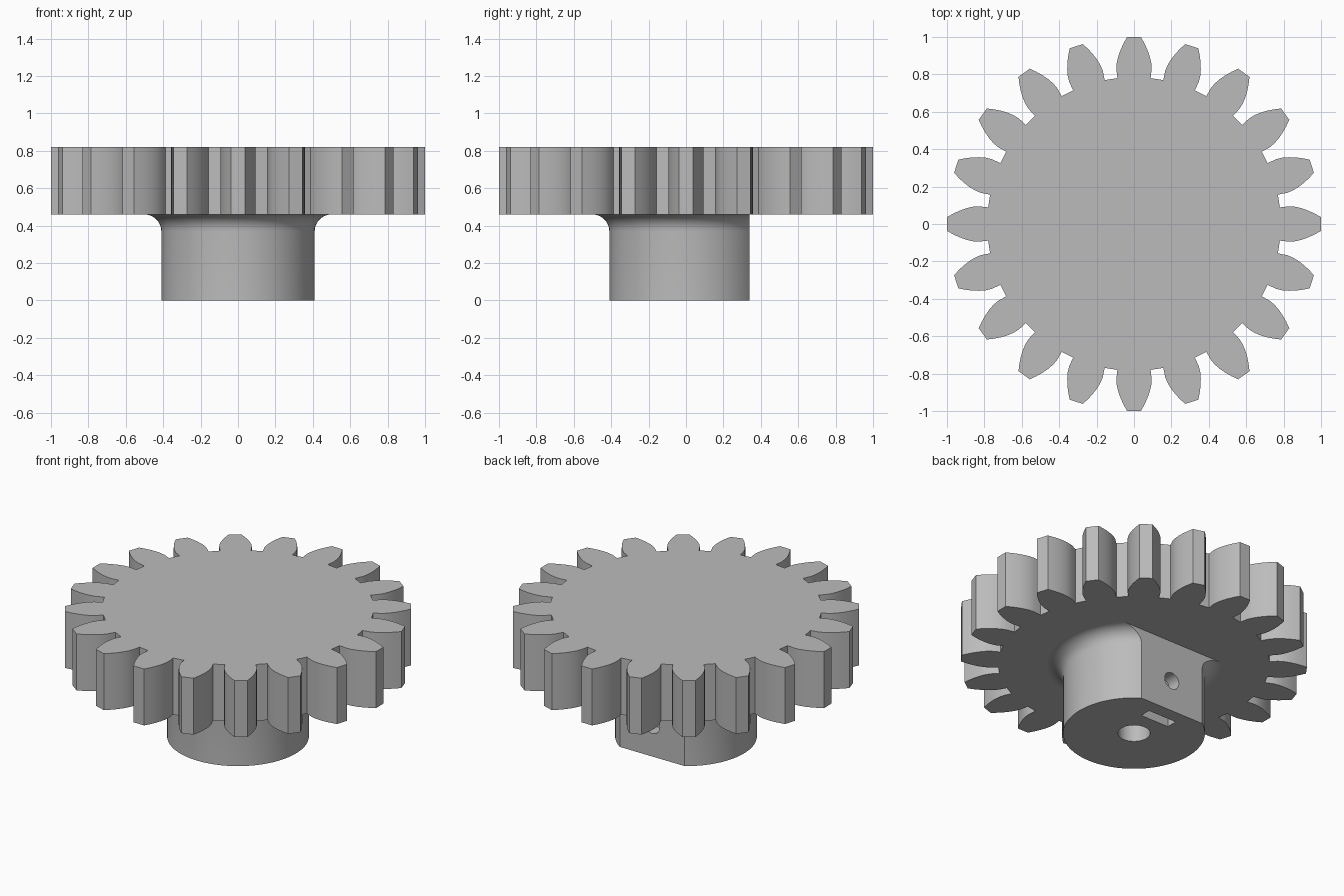
import bpy
import bmesh
from math import pi, sin, cos, tan, acos, radians
from mathutils import Matrix

default_cube = bpy.data.objects.get("Cube")
if default_cube:
    bpy.data.objects.remove(default_cube, do_unlink=True)

GREY = (0.5, 0.5, 0.5, 1)
grey = bpy.data.materials.new("plain grey")
grey.use_nodes = True
grey.diffuse_color = GREY
grey.node_tree.nodes["Principled BSDF"].inputs["Base Color"].default_value = GREY

TEETH = 20
ROOT, BASE, TIP = 0.785, 0.835, 1.0
HALF_ANGLE = radians(6.5)
GEAR_BOTTOM, GEAR_TOP = 0.46, 0.82
HUB_R, FILLET, FLAT_Y = 0.41, 0.09, 0.34


def make_object(name, bm):
    bmesh.ops.recalc_face_normals(bm, faces=bm.faces)
    mesh = bpy.data.meshes.new(name)
    bm.to_mesh(mesh)
    bm.free()
    mesh.materials.append(grey)
    obj = bpy.data.objects.new(name, mesh)
    bpy.context.collection.objects.link(obj)
    return obj


def activate(obj):
    bpy.ops.object.select_all(action='DESELECT')
    obj.select_set(True)
    bpy.context.view_layer.objects.active = obj


def box(name, size, centre):
    bm = bmesh.new()
    bmesh.ops.create_cube(bm, size=1, matrix=Matrix.Translation(centre) @ Matrix.Diagonal((*size, 1)))
    return make_object(name, bm)


def cylinder(name, radius, length, matrix):
    bm = bmesh.new()
    bmesh.ops.create_cone(bm, cap_ends=True, segments=48, radius1=radius,
                          radius2=radius, depth=length, matrix=matrix)
    return make_object(name, bm)


def cut(target, cutter):
    cutter.hide_render = True
    mod = target.modifiers.new("cut", 'BOOLEAN')
    mod.operation = 'DIFFERENCE'
    mod.solver = 'EXACT'
    mod.object = cutter
    activate(target)
    bpy.ops.object.modifier_apply(modifier=mod.name)
    bpy.data.objects.remove(cutter, do_unlink=True)


# Toothed wheel: radial root step, then an involute flank up to a flat tip
flank = [(ROOT, HALF_ANGLE)]
STEPS = 5
for i in range(STEPS + 1):
    r = BASE + (TIP - BASE) * i / STEPS
    pressure = acos(BASE / r)
    flank.append((r, HALF_ANGLE - (tan(pressure) - pressure)))
tooth = [(r, -a) for r, a in flank] + flank[::-1]

bm = bmesh.new()
outline = []
for n in range(TEETH):
    for r, a in tooth:
        angle = a + 2 * pi * n / TEETH
        outline.append(bm.verts.new((r * cos(angle), r * sin(angle), GEAR_BOTTOM)))
wheel_face = bm.faces.new(outline)
raised = bmesh.ops.extrude_face_region(bm, geom=[wheel_face], use_keep_orig=True)
bmesh.ops.translate(bm, vec=(0, 0, GEAR_TOP - GEAR_BOTTOM),
                    verts=[v for v in raised["geom"] if isinstance(v, bmesh.types.BMVert)])
gear_wheel = make_object("gear_wheel", bm)

# Hub: lathed profile flaring into the underside of the wheel
profile = [(0, 0), (HUB_R, 0)]
for i in range(9):
    a = pi / 2 * i / 8
    profile.append((HUB_R + FILLET * (1 - cos(a)), GEAR_BOTTOM - FILLET * (1 - sin(a))))
profile += [(HUB_R + FILLET, GEAR_BOTTOM + 0.04), (0, GEAR_BOTTOM + 0.04)]
bm = bmesh.new()
verts = [bm.verts.new((r, 0, z)) for r, z in profile]
edges = [bm.edges.new(pair) for pair in zip(verts, verts[1:])]
bmesh.ops.spin(bm, geom=verts + edges, axis=(0, 0, 1), cent=(0, 0, 0),
               angle=2 * pi, steps=96, use_merge=True)
bmesh.ops.remove_doubles(bm, verts=bm.verts, dist=0.0001)
hub = make_object("hub", bm)

# Flat on the back, shaft bore, nut slot and set screw hole
cut(hub, box("flat_cutter", (2, 1, 2), (0, FLAT_Y + 0.5, 0)))
cut(hub, cylinder("bore_cutter", 0.093, 0.9, Matrix.Identity(4)))
cut(hub, box("nut_slot_cutter", (0.2, 0.07, 0.6), (0, 0.22, 0)))
cut(hub, cylinder("screw_cutter", 0.053, 0.5,
                  Matrix.Translation((0, 0.25, 0.2)) @ Matrix.Rotation(pi / 2, 4, 'X')))

# Smooth the curved surfaces while keeping the hard edges
for obj, limit in ((hub, 30), (gear_wheel, 15)):
    activate(obj)
    bpy.ops.object.shade_smooth_by_angle(angle=radians(limit))
